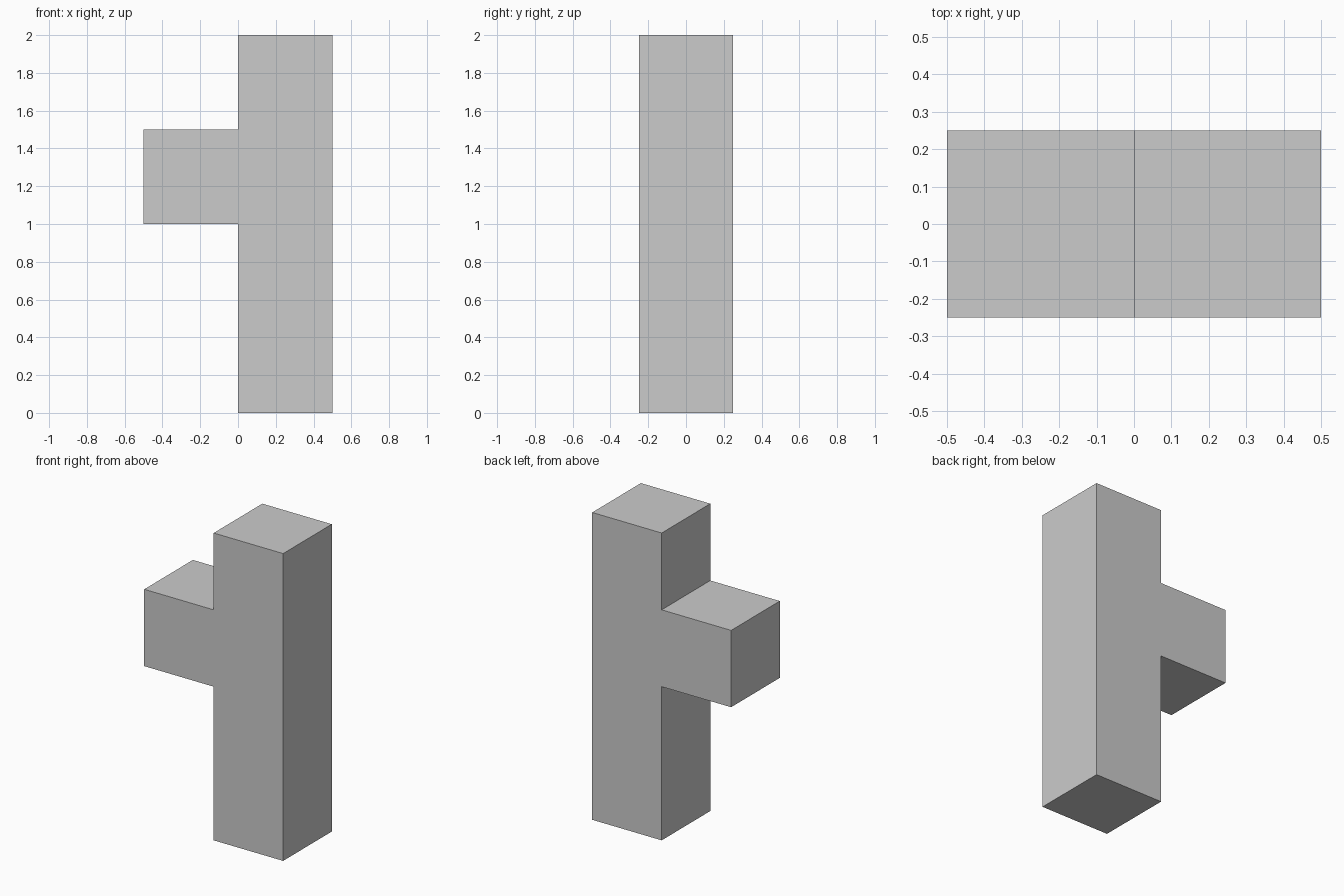
import bpy, bmesh

if "Cube" in bpy.data.objects:
    bpy.data.objects.remove(bpy.data.objects["Cube"])

HALF_DEPTH = 0.25

# Front outline (x, z): upright post with a square stub on the left
outline = [(0, 0), (0.5, 0), (0.5, 2), (0, 2),
           (0, 1.5), (-0.5, 1.5), (-0.5, 1), (0, 1)]

# Extrude the outline from front to back into one solid
bm = bmesh.new()
front = bm.faces.new([bm.verts.new((x, -HALF_DEPTH, z)) for x, z in outline])
ext = bmesh.ops.extrude_face_region(bm, geom=[front], use_keep_orig=True)
back_verts = [g for g in ext["geom"] if isinstance(g, bmesh.types.BMVert)]
bmesh.ops.translate(bm, vec=(0, 2 * HALF_DEPTH, 0), verts=back_verts)
bmesh.ops.recalc_face_normals(bm, faces=bm.faces)

mesh = bpy.data.meshes.new("post_with_side_stub")
bm.to_mesh(mesh)
bm.free()
post = bpy.data.objects.new("post_with_side_stub", mesh)
bpy.context.collection.objects.link(post)
